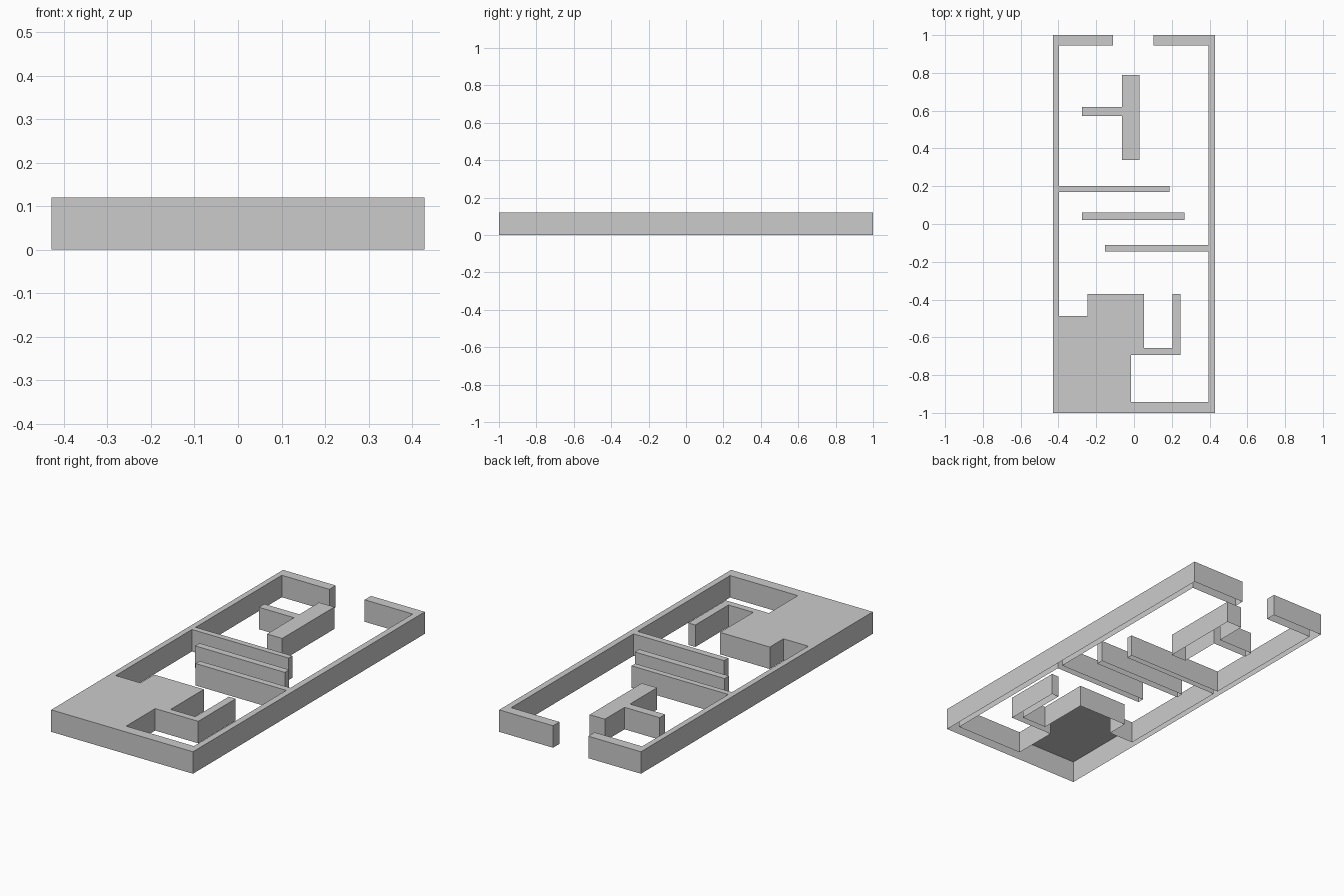
import bpy
import bmesh

HEIGHT = 0.12


def raised_plan(name, outline):
    """Raise a counter-clockwise plan outline: top cap and walls, open underneath."""
    bm = bmesh.new()
    top = [bm.verts.new((x, y, HEIGHT)) for x, y in outline]
    base = [bm.verts.new((x, y, 0)) for x, y in outline]
    cap = bm.faces.new(top)
    n = len(outline)
    for i in range(n):
        j = (i + 1) % n
        bm.faces.new((top[j], top[i], base[i], base[j]))
    bm.normal_update()
    bmesh.ops.triangulate(bm, faces=[cap], ngon_method='EAR_CLIP')
    mesh = bpy.data.meshes.new(name)
    bm.to_mesh(mesh)
    bm.free()
    obj = bpy.data.objects.new(name, mesh)
    bpy.context.collection.objects.link(obj)
    return obj


# Outer wall with doorway, corner block, hook wall and two attached partitions
raised_plan("outer_walls", [
    (-0.428, -1), (0.428, -1), (0.428, 1), (0.103, 1), (0.103, 0.945), (0.394, 0.945),
    # right partition
    (0.394, -0.11), (-0.153, -0.11), (-0.153, -0.146), (0.394, -0.146),
    # hook wall and corner block
    (0.394, -0.943), (-0.015, -0.943), (-0.015, -0.693), (0.245, -0.693),
    (0.245, -0.37), (0.203, -0.37), (0.203, -0.656), (0.053, -0.656),
    (0.053, -0.37), (-0.247, -0.37), (-0.247, -0.488), (-0.397, -0.488),
    # left partition
    (-0.397, 0.17), (0.187, 0.17), (0.187, 0.202), (-0.397, 0.202),
    (-0.397, 0.945), (-0.11, 0.945), (-0.11, 1), (-0.428, 1),
])

# Free-standing middle partition
raised_plan("middle_partition", [
    (-0.275, 0.022), (0.267, 0.022), (0.267, 0.06), (-0.275, 0.06),
])

# Free-standing T-shaped wall
raised_plan("t_wall", [
    (-0.063, 0.34), (0.029, 0.34), (0.029, 0.79), (-0.063, 0.79),
    (-0.063, 0.62), (-0.275, 0.62), (-0.275, 0.573), (-0.063, 0.573),
])
